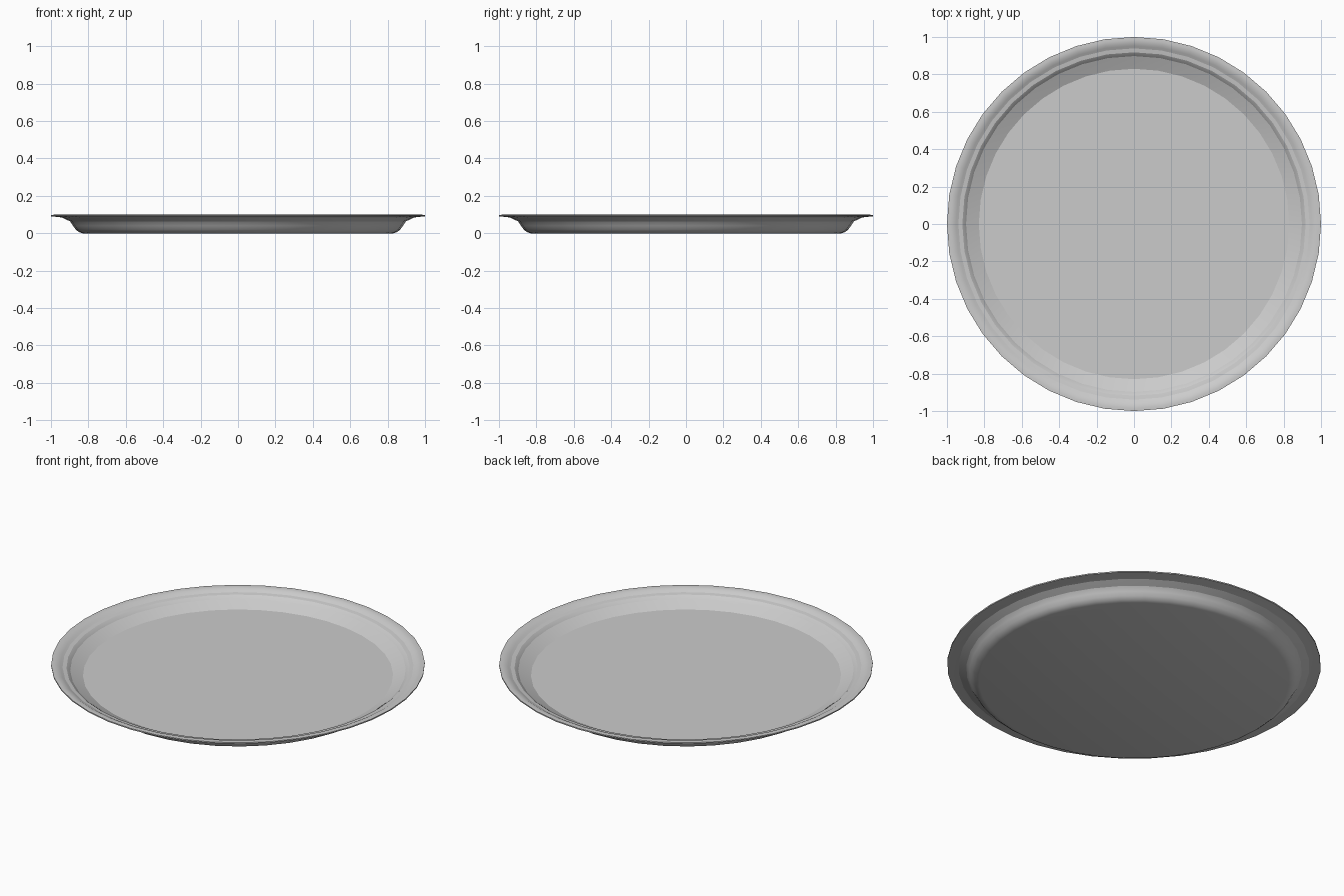
import bpy, bmesh
from math import radians

if "Cube" in bpy.data.objects:
    bpy.data.objects.remove(bpy.data.objects["Cube"])

# Plate cross-section (radius, height): underside, flared rim, inner wall, raised floor
profile = [
    (0.0, 0.0), (0.83, 0.0), (0.85, 0.006), (0.868, 0.020), (0.882, 0.040),
    (0.897, 0.063), (0.918, 0.079), (0.955, 0.086), (1.0, 0.091),
    (1.0, 0.098), (0.985, 0.099), (0.965, 0.096), (0.952, 0.089),
    (0.83, 0.032), (0.0, 0.032),
]

# Plate body: spin the cross-section around z
bm = bmesh.new()
verts = [bm.verts.new((r, 0, z)) for r, z in profile]
edges = [bm.edges.new(pair) for pair in zip(verts, verts[1:])]
bmesh.ops.spin(bm, geom=verts + edges, cent=(0, 0, 0), axis=(0, 0, 1),
               angle=radians(360), steps=40, use_duplicate=False)
bmesh.ops.remove_doubles(bm, verts=bm.verts, dist=1e-4)
bmesh.ops.recalc_face_normals(bm, faces=bm.faces)
mesh = bpy.data.meshes.new("plate")
bm.to_mesh(mesh)
bm.free()
plate = bpy.data.objects.new("plate", mesh)
bpy.context.collection.objects.link(plate)

# Smooth curves, crisp floor edge and lip
bpy.context.view_layer.objects.active = plate
plate.select_set(True)
bpy.ops.object.shade_smooth_by_angle(angle=radians(24))
